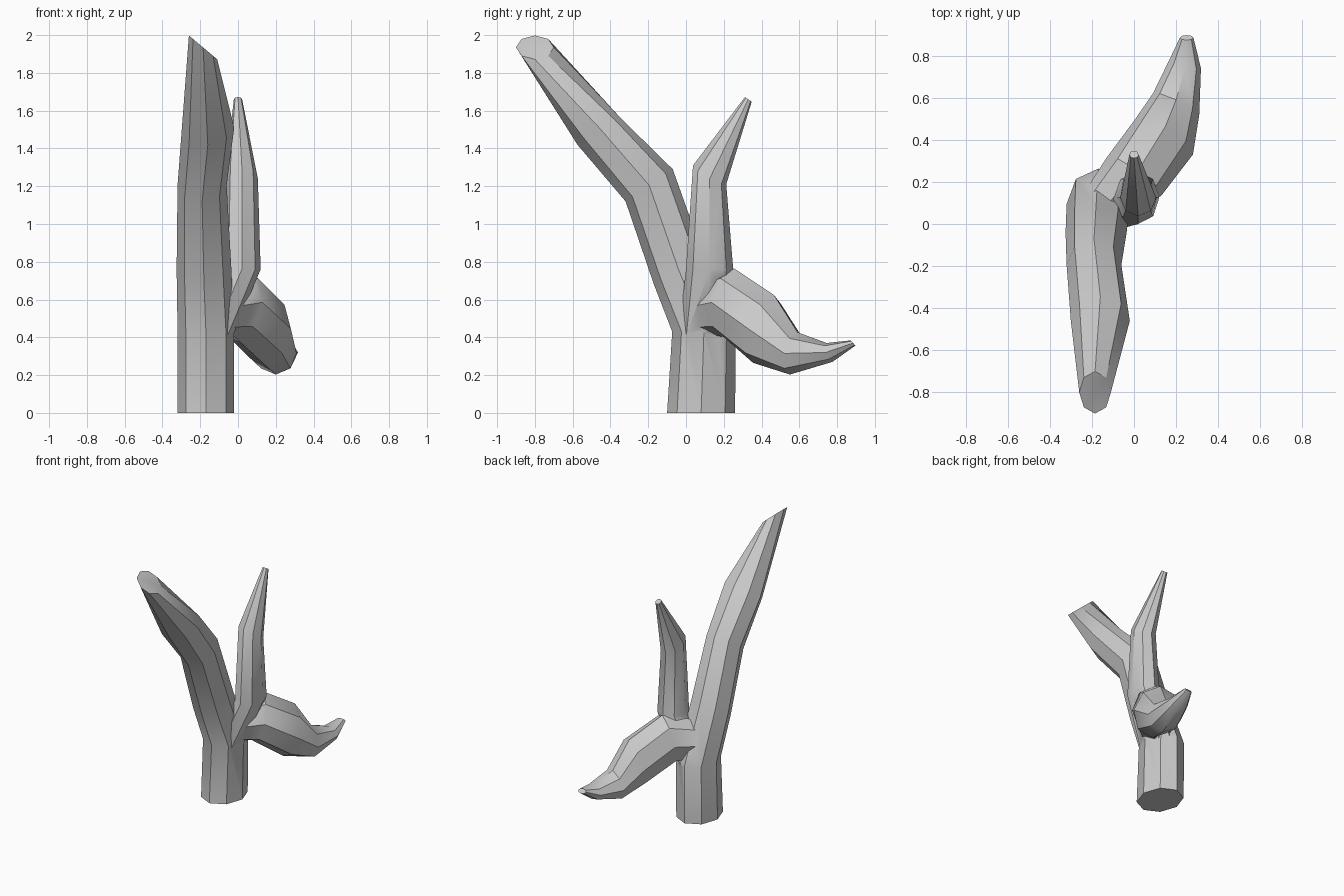
import bpy, bmesh, math
from mathutils import Vector

if "Cube" in bpy.data.objects:
    bpy.data.objects.remove(bpy.data.objects["Cube"])


def limb(name, rings, n=8):
    """Loft n-sided rings; each ring is (centre, half-axis u, half-axis v)."""
    bm = bmesh.new()
    loops = []
    for c, u, v in rings:
        c, u, v = Vector(c), Vector(u), Vector(v)
        loops.append([bm.verts.new(c + u * math.cos(2 * math.pi * i / n)
                                   + v * math.sin(2 * math.pi * i / n)) for i in range(n)])
    for a, b in zip(loops, loops[1:]):
        for i in range(n):
            j = (i + 1) % n
            bm.faces.new((a[i], a[j], b[j], b[i]))
    bm.faces.new(loops[0][::-1])
    bm.faces.new(loops[-1])
    bmesh.ops.recalc_face_normals(bm, faces=bm.faces)
    me = bpy.data.meshes.new(name)
    bm.to_mesh(me)
    bm.free()
    ob = bpy.data.objects.new(name, me)
    bpy.context.collection.objects.link(ob)
    return ob


# Trunk running into the long forward limb, cut flat at the tip
trunk = limb("branching_trunk", [
    ((-.17, .08, 0), (.15, 0, 0), (0, .18, 0)),
    ((-.17, .095, .43), (.15, 0, 0), (0, .168, .0)),
    ((-.18, -.04, .76), (.145, 0, 0), (0, .13, .08)),
    ((-.19, -.195, 1.205), (.13, 0, 0), (0, .125, .085)),
    ((-.16, -.46, 1.49), (.14, 0, .02), (0, .115, .07)),
    ((-.185, -.80, 1.935), (.075, 0, -.063), (0, .1, 0)),
])

# Slim upright limb
upright = limb("upright_limb", [
    ((-.13, .10, .40), (.10, 0, 0), (0, .14, 0)),
    ((.02, .125, .76), (.10, 0, 0), (0, .125, 0)),
    ((.02, .125, 1.26), (.085, 0, -.02), (0, .088, -.05)),
    ((0, .33, 1.66), (.022, 0, 0), (0, .018, -.012)),
])

# Drooping limb that curls up at its end
droop = limb("drooping_limb", [
    ((-.13, .09, .56), (.10, -.07, 0), (0, 0, .15)),
    ((.0, .225, .585), (.13, -.09, 0), (.02, .03, .18)),
    ((.14, .41, .445), (.14, -.08, 0), (.01, .055, .18)),
    ((.20, .57, .315), (.11, -.05, 0), (0, .02, .112)),
    ((.243, .76, .32), (.075, -.02, 0), (0, -.015, .05)),
    ((.25, .885, .37), (.032, 0, 0), (0, -.012, .014)),
])

# Merge the limbs into one skin
bpy.context.view_layer.objects.active = trunk
for part in (upright, droop):
    mod = trunk.modifiers.new("join", "BOOLEAN")
    mod.operation = "UNION"
    mod.solver = "EXACT"
    mod.object = part
    bpy.ops.object.modifier_apply(modifier=mod.name)
    bpy.data.objects.remove(part)

bpy.ops.object.select_all(action="DESELECT")
trunk.select_set(True)
bpy.ops.object.shade_smooth_by_angle(angle=math.radians(35))
